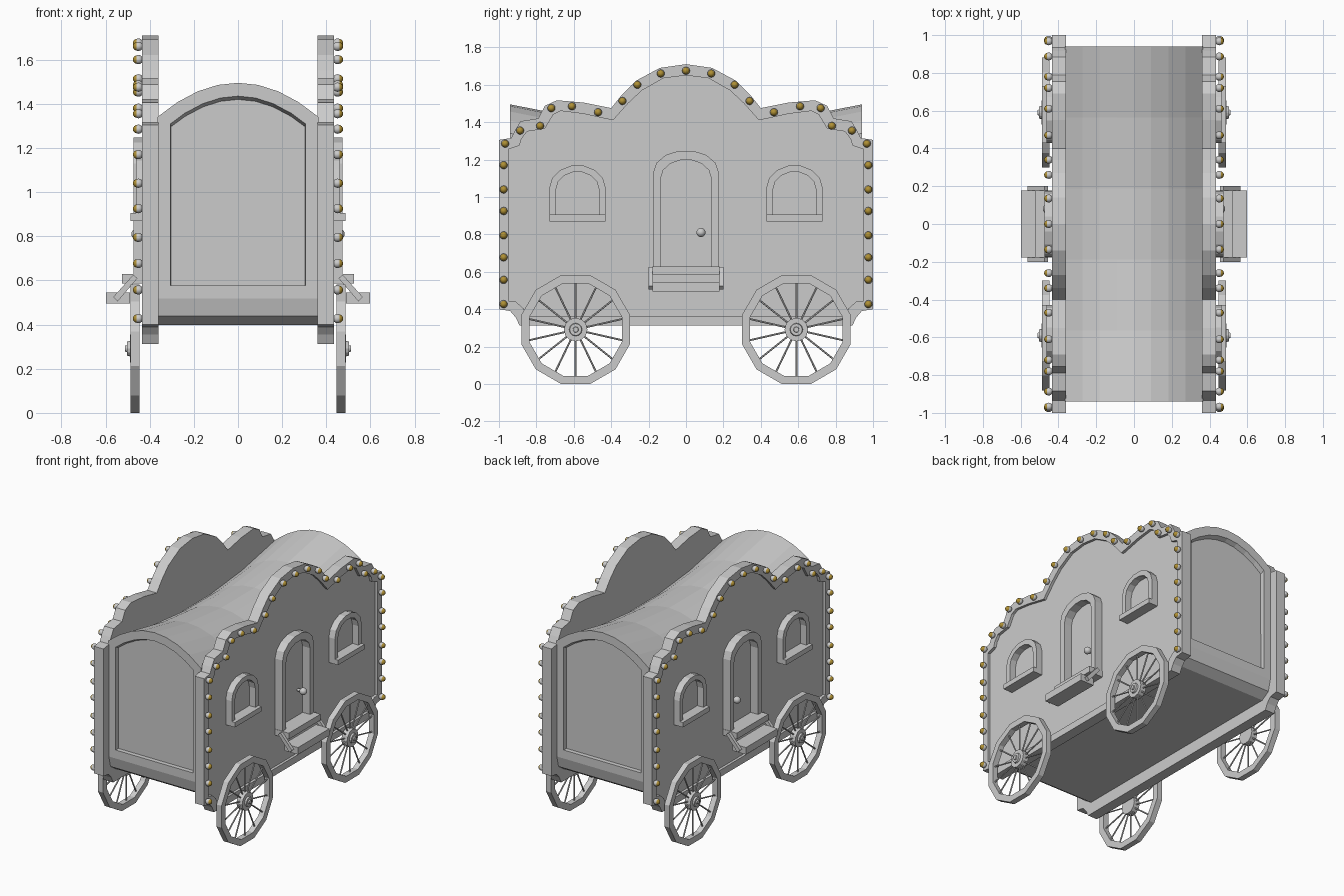
import bpy, bmesh
from math import sin, cos, pi
from mathutils import Matrix

if "Cube" in bpy.data.objects:
    bpy.data.objects.remove(bpy.data.objects["Cube"])


def material(name, rgb):
    m = bpy.data.materials.new(name)
    m.use_nodes = True
    m.diffuse_color = (*rgb, 1)
    m.node_tree.nodes["Principled BSDF"].inputs["Base Color"].default_value = (*rgb, 1)
    return m


GREY = material("plain grey", (0.6, 0.6, 0.6))
GOLD = material("gold", (0.43, 0.28, 0.035))


def finish(bm, name, mirror=(True, False), mat=GREY, smooth=False):
    """Turn a bmesh into an object, mirrored across x and/or y."""
    bmesh.ops.recalc_face_normals(bm, faces=bm.faces)
    me = bpy.data.meshes.new(name)
    bm.to_mesh(me)
    bm.free()
    ob = bpy.data.objects.new(name, me)
    bpy.context.collection.objects.link(ob)
    me.materials.append(mat)
    if smooth:
        for p in me.polygons:
            p.use_smooth = True
    if any(mirror):
        mod = ob.modifiers.new("Mirror", "MIRROR")
        mod.use_axis = (mirror[0], mirror[1], False)
        mod.use_mirror_merge = False


def prism(bm, pts, x0, x1):
    """Extrude a (y, z) outline along x."""
    a, b = [[bm.verts.new((x, y, z)) for y, z in pts] for x in (x0, x1)]
    bm.faces.new(a)
    bm.faces.new(b)
    for i in range(len(pts)):
        j = (i + 1) % len(pts)
        bm.faces.new((a[i], a[j], b[j], b[i]))


def ring(bm, outer, inner, x0, x1):
    """Solid border between two matching (y, z) outlines."""
    loops = [[bm.verts.new((x, y, z)) for y, z in pts]
             for pts, x in ((outer, x0), (outer, x1), (inner, x1), (inner, x0))]
    n = len(outer)
    for k in range(4):
        a, b = loops[k], loops[(k + 1) % 4]
        for i in range(n):
            j = (i + 1) % n
            bm.faces.new((a[i], a[j], b[j], b[i]))


def box(bm, x0, x1, y0, y1, z0, z1):
    prism(bm, [(y0, z0), (y1, z0), (y1, z1), (y0, z1)], x0, x1)


def cyl(bm, x0, x1, y, z, r0, r1, n=12):
    mat = Matrix.Translation(((x0 + x1) / 2, y, z)) @ Matrix.Rotation(pi / 2, 4, 'Y')
    bmesh.ops.create_cone(bm, cap_ends=True, segments=n, radius1=r0, radius2=r1,
                          depth=x1 - x0, matrix=mat)


def ball(bm, x, y, z, r):
    mat = Matrix.Translation((x, y, z)) @ Matrix.Rotation(pi / 2, 4, 'Y')
    bmesh.ops.create_uvsphere(bm, u_segments=12, v_segments=8, radius=r, matrix=mat)


def arch(yc, half, base, spring, top, n=7):
    """Outline of a round-topped opening."""
    arc = [(yc + half * cos(pi * i / n), spring + (top - spring) * sin(pi * i / n))
           for i in range(n + 1)]
    return [(yc + half, base)] + arc + [(yc - half, base)]


def polygon(yc, zc, r, n):
    return [(yc + r * cos(2 * pi * (i + 0.5) / n), zc + r * sin(2 * pi * (i + 0.5) / n))
            for i in range(n)]


def both(half):
    """Complete a half outline whose first point lies on y = 0."""
    return half + [(-y, z) for y, z in reversed(half[1:])]


# Body: vaulted cabin whose roof sags toward the middle, with recessed end panels
bm = bmesh.new()
W, L, FLOOR = 0.365, 0.94, 0.517
rows = []
for s in range(6):
    t = -1 + 2 * s / 5
    sag = 0.115 * (1 - t * t)
    pts = [(W, FLOOR)]
    for i in range(9):
        u = 1 - i / 4
        pts.append((W * u, 1.495 - 0.155 * u * u - sag))
    pts.append((-W, FLOOR))
    rows.append([bm.verts.new((x, t * L, z)) for x, z in pts])
for a, b in zip(rows, rows[1:]):
    for i in range(len(a)):
        j = (i + 1) % len(a)
        bm.faces.new((a[i], a[j], b[j], b[i]))
ends = [bm.faces.new(rows[0]), bm.faces.new(rows[-1])]
bmesh.ops.recalc_face_normals(bm, faces=bm.faces)
for f in ends:
    bmesh.ops.inset_region(bm, faces=[f], thickness=0.06, use_even_offset=True)
    bmesh.ops.inset_region(bm, faces=[f], thickness=0.001, depth=-0.03)
    # The head of the recess slopes down with the roof
    for v in f.verts:
        if v.co.z > 1:
            v.co.z -= 0.014
finish(bm, "cabin_body", (False, False))

# Underbody with rounded ends
bm = bmesh.new()
prism(bm, both([(0, 0.398), (0.86, 0.398), (0.92, 0.438), (L, FLOOR)]), -W, W)
finish(bm, "underbody", (False, False))

# Scalloped side walls and their raised border
outer = both([(0, 1.71), (.14, 1.69), (.27, 1.62), (.34, 1.55), (.4, 1.475), (.55, 1.505),
              (.69, 1.517), (.755, 1.487), (.79, 1.42), (.885, 1.405), (.915, 1.355),
              (.935, 1.315), (1, 1.305), (1, .4), (.94, .39), (.91, .355), (.89, .313)])
inner = both([(0, 1.65), (.12, 1.635), (.235, 1.57), (.31, 1.5), (.39, 1.41), (.55, 1.445),
              (.67, 1.46), (.71, 1.44), (.755, 1.365), (.85, 1.35), (.88, 1.31), (.89, 1.275),
              (.95, 1.255), (.95, .445), (.91, .44), (.87, .405), (.85, .362)])
bm = bmesh.new()
prism(bm, outer, 0.36, 0.415)
finish(bm, "side_wall")
bm = bmesh.new()
ring(bm, outer, inner, 0.41, 0.434)
finish(bm, "side_wall_border")

# Bulbs along the border: gold domes seated in grey sockets
spots = [(0, 1.675), (.135, 1.66), (.26, 1.6), (.34, 1.513), (.47, 1.453), (.61, 1.485),
         (.72, 1.475), (.78, 1.38), (.887, 1.355), (.967, 1.285)]
spots += [(.975, z) for z in (1.17, 1.04, .925, .795, .677, .557, .427)]
for name, x, r, mat in (("bulb_sockets", 0.451, 0.021, GREY), ("bulb_domes", 0.457, 0.019, GOLD)):
    bm = bmesh.new()
    for y, z in both(spots):
        ball(bm, x, y, z, r)
    finish(bm, name, mat=mat, smooth=True)

# Windows
bm = bmesh.new()
ring(bm, arch(.58, .15, .88, 1.05, 1.17), arch(.58, .115, .9, 1.04, 1.135), 0.41, 0.462)
finish(bm, "window_frame", (True, True))
bm = bmesh.new()
box(bm, 0.41, 0.487, 0.43, 0.73, 0.87, 0.905)
finish(bm, "window_sill", (True, True))

# Door
bm = bmesh.new()
ring(bm, arch(0, .175, .6, 1.13, 1.25), arch(0, .135, .625, 1.1, 1.2), 0.41, 0.474)
finish(bm, "door_frame")
bm = bmesh.new()
cyl(bm, 0.41, 0.45, 0.08, 0.81, 0.01, 0.01)
ball(bm, 0.458, 0.08, 0.81, 0.025)
finish(bm, "door_knob", smooth=True)

# Entry steps and slanted brackets
bm = bmesh.new()
box(bm, 0.41, 0.525, -0.178, 0.178, 0.585, 0.628)
box(bm, 0.49, 0.597, -0.178, 0.178, 0.495, 0.545)
finish(bm, "entry_steps")
bm = bmesh.new()
bar = [(.455, .61), (.475, .625), (.565, .525), (.545, .505)]
near, far = [[bm.verts.new((x, y, z)) for x, z in bar] for y in (0.178, 0.2)]
bm.faces.new(near)
bm.faces.new(far)
for i in range(4):
    j = (i + 1) % 4
    bm.faces.new((near[i], near[j], far[j], far[i]))
finish(bm, "step_bracket", (True, True))

# Wheels: twelve-sided rim, thin spokes, stepped hub
WY, WZ, R = 0.59, 0.291, 0.301
bm = bmesh.new()
ring(bm, polygon(WY, WZ, R, 12), polygon(WY, WZ, R - 0.045, 12), 0.447, 0.487)
finish(bm, "wheel_rim", (True, True))
bm = bmesh.new()
SPOKES = 14
for k in range(SPOKES):
    a = 2 * pi * k / SPOKES
    mat = (Matrix.Translation((0.467, WY, WZ)) @ Matrix.Rotation(a, 4, 'X')
           @ Matrix.Translation((0, 0, -0.15)))
    bmesh.ops.create_cone(bm, cap_ends=True, segments=6, radius1=0.005, radius2=0.005,
                          depth=0.21, matrix=mat)
finish(bm, "wheel_spokes", (True, True))
bm = bmesh.new()
cyl(bm, 0.445, 0.49, WY, WZ, 0.063, 0.063)
cyl(bm, 0.485, 0.502, WY, WZ, 0.036, 0.032)
cyl(bm, 0.5, 0.511, WY, WZ, 0.016, 0.014)
finish(bm, "wheel_hub", (True, True))
